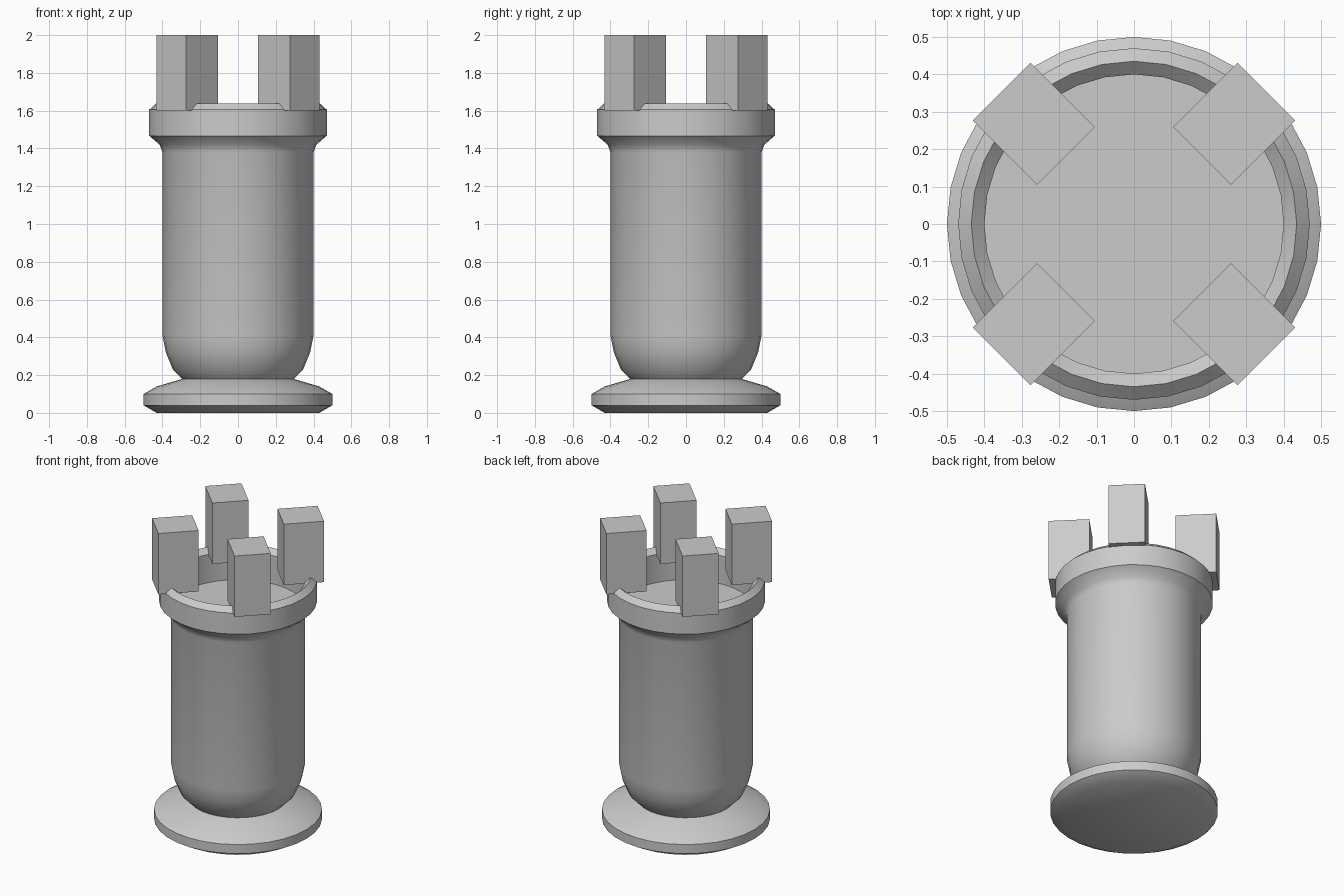
import bpy, bmesh, math
from mathutils import Matrix, Vector

if "Cube" in bpy.data.objects:
    bpy.data.objects.remove(bpy.data.objects["Cube"])

SIDES = 32


def finish(bm, name, smooth):
    bmesh.ops.recalc_face_normals(bm, faces=bm.faces)
    mesh = bpy.data.meshes.new(name)
    bm.to_mesh(mesh)
    bm.free()
    obj = bpy.data.objects.new(name, mesh)
    bpy.context.collection.objects.link(obj)
    if smooth:
        bpy.ops.object.select_all(action='DESELECT')
        obj.select_set(True)
        bpy.context.view_layer.objects.active = obj
        bpy.ops.object.shade_smooth_by_angle(angle=math.radians(30))
    return obj


def lathe(name, profile):
    """Turn (radius, z) points around z, capping the first and last rings."""
    bm = bmesh.new()
    rings = []
    for r, z in profile:
        rings.append([bm.verts.new((r * math.cos(2 * math.pi * i / SIDES),
                                    r * math.sin(2 * math.pi * i / SIDES), z))
                      for i in range(SIDES)])
    for low, high in zip(rings, rings[1:]):
        for i in range(SIDES):
            j = (i + 1) % SIDES
            bm.faces.new((low[i], low[j], high[j], high[i]))
    bm.faces.new(rings[0][::-1])
    bm.faces.new(rings[-1])
    return finish(bm, name, True)


# Turned tower: foot, rounded body, collar and sunken floor
lathe("tower_body", [
    (0.43, 0.0), (0.50, 0.04), (0.50, 0.10), (0.43, 0.14), (0.295, 0.18),
    (0.345, 0.23), (0.382, 0.32), (0.40, 0.41),
    (0.40, 1.38), (0.415, 1.42), (0.47, 1.467),
    (0.47, 1.605), (0.435, 1.637), (0.40, 1.605), (0.40, 1.42),
])

# Four battlement blocks on the diagonals
for k in range(4):
    bm = bmesh.new()
    turn = Matrix.Rotation(math.radians(45 + 90 * k), 4, 'Z')
    place = Matrix.Translation(Vector((0.379, 0, 1.80)))
    size = Matrix.Diagonal((0.243, 0.219, 0.40, 1))
    bmesh.ops.create_cube(bm, size=1, matrix=turn @ place @ size)
    finish(bm, f"battlement_{k + 1}", False)
